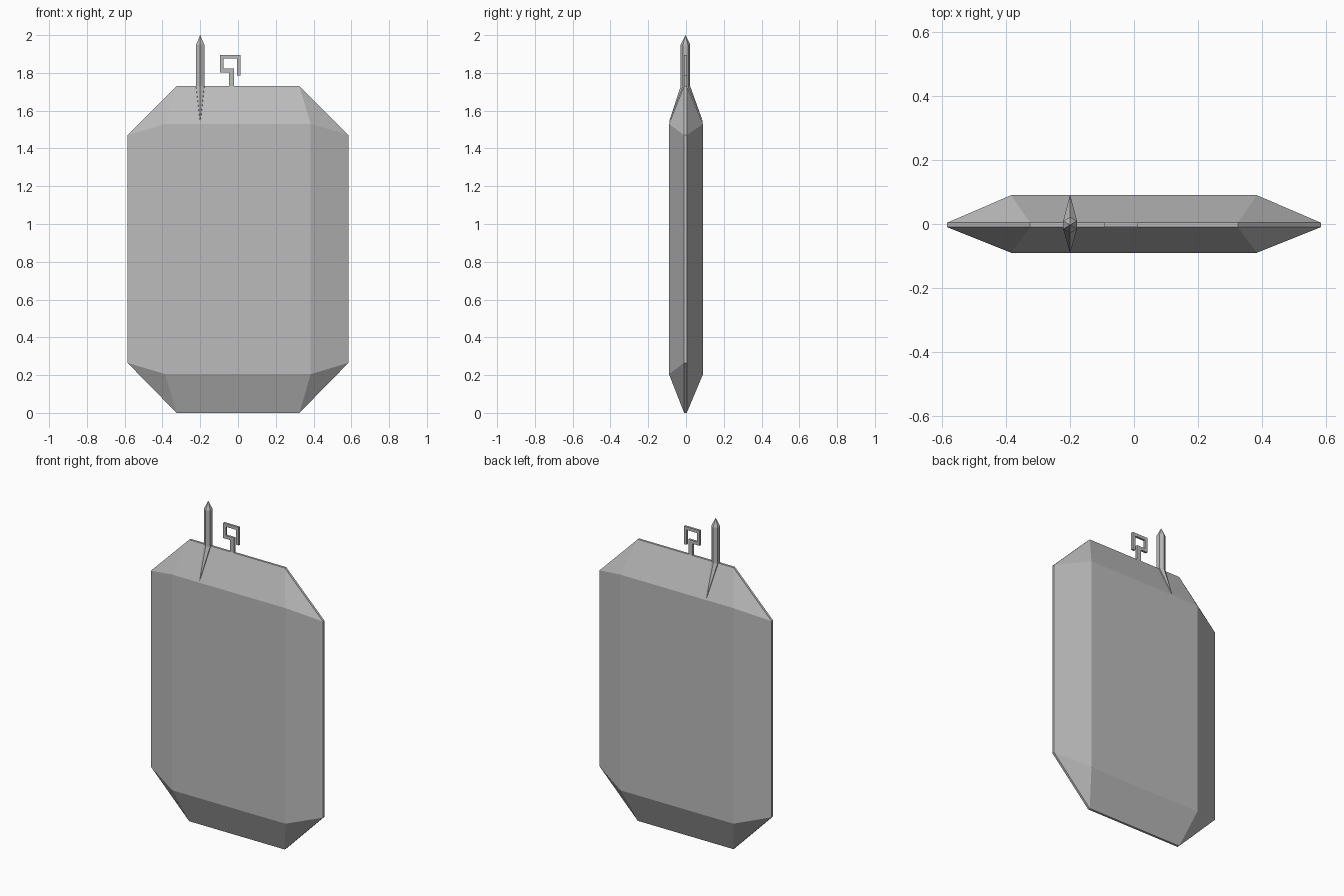
import bpy
import bmesh
from math import sin, cos, tau

cube = bpy.data.objects.get("Cube")
if cube:
    bpy.data.objects.remove(cube, do_unlink=True)

MID = -0.003    # centre plane of the seam
SEAM = 0.007    # half thickness of the seam

grey = bpy.data.materials.new("plain grey")
grey.use_nodes = True
colour = (0.5, 0.5, 0.5, 1)
grey.diffuse_color = colour
grey.node_tree.nodes["Principled BSDF"].inputs["Base Color"].default_value = colour


def finish(name, bm):
    bmesh.ops.recalc_face_normals(bm, faces=bm.faces)
    mesh = bpy.data.meshes.new(name)
    bm.to_mesh(mesh)
    bm.free()
    mesh.materials.append(grey)
    obj = bpy.data.objects.new(name, mesh)
    bpy.context.collection.objects.link(obj)
    return obj


def hull(name, points):
    bm = bmesh.new()
    for p in points:
        bm.verts.new(p)
    result = bmesh.ops.convex_hull(bm, input=bm.verts)
    loose = [v for v in set(result["geom_interior"] + result["geom_unused"])
             if isinstance(v, bmesh.types.BMVert)]
    bmesh.ops.delete(bm, geom=loose, context="VERTS")
    bmesh.ops.dissolve_limit(bm, angle_limit=0.01, verts=bm.verts, edges=bm.edges)
    return finish(name, bm)


# Pouch: a flat panel on each side, sloping out to an eight-sided seam
pouch = []
for sx in (-1, 1):
    for sy in (-1, 1):
        pouch += [(sx * 0.385, sy * 0.09, z) for z in (0.205, 1.53)]
        y = MID + sy * SEAM
        pouch += [(sx * 0.325, y, z) for z in (0, 1.73)]
        pouch += [(sx * 0.585, y, z) for z in (0.265, 1.47)]
hull("pouch", pouch)

# Spout: a six-sided pointed tube
SPOUT_X = -0.2


def ring(z):
    return [(SPOUT_X + 0.025 * sin(i * tau / 6), MID + 0.025 * cos(i * tau / 6), z)
            for i in range(6)]


hull("spout", ring(1.72) + ring(1.95) + [(SPOUT_X, MID, 2)])

# Tapering prongs that run from the spout down both slopes of the pouch
for side, label in ((-1, "front"), (1, "back")):
    half = [p for p in ring(1.73) if (p[1] - MID) * side > 0]
    root = [(SPOUT_X + s * 0.022, MID, z) for s in (-1, 1) for z in (1.73, 1.69)]
    hull(label + "_prong", half + root + [(SPOUT_X, side * 0.092, 1.535)])

# Hook: a bent flat strip, built from its outline
outline = [(-0.048, 1.72), (-0.02, 1.72), (-0.02, 1.822), (-0.076, 1.822),
           (-0.076, 1.876), (-0.006, 1.876), (-0.006, 1.785), (0.012, 1.785),
           (0.012, 1.895), (-0.094, 1.895), (-0.094, 1.802), (-0.048, 1.802)]
bm = bmesh.new()
face = bm.faces.new([bm.verts.new((x, MID - SEAM, z)) for x, z in outline])
out = bmesh.ops.extrude_face_region(bm, geom=[face])
moved = [v for v in out["geom"] if isinstance(v, bmesh.types.BMVert)]
bmesh.ops.translate(bm, verts=moved, vec=(0, 2 * SEAM, 0))
finish("hook", bm)
